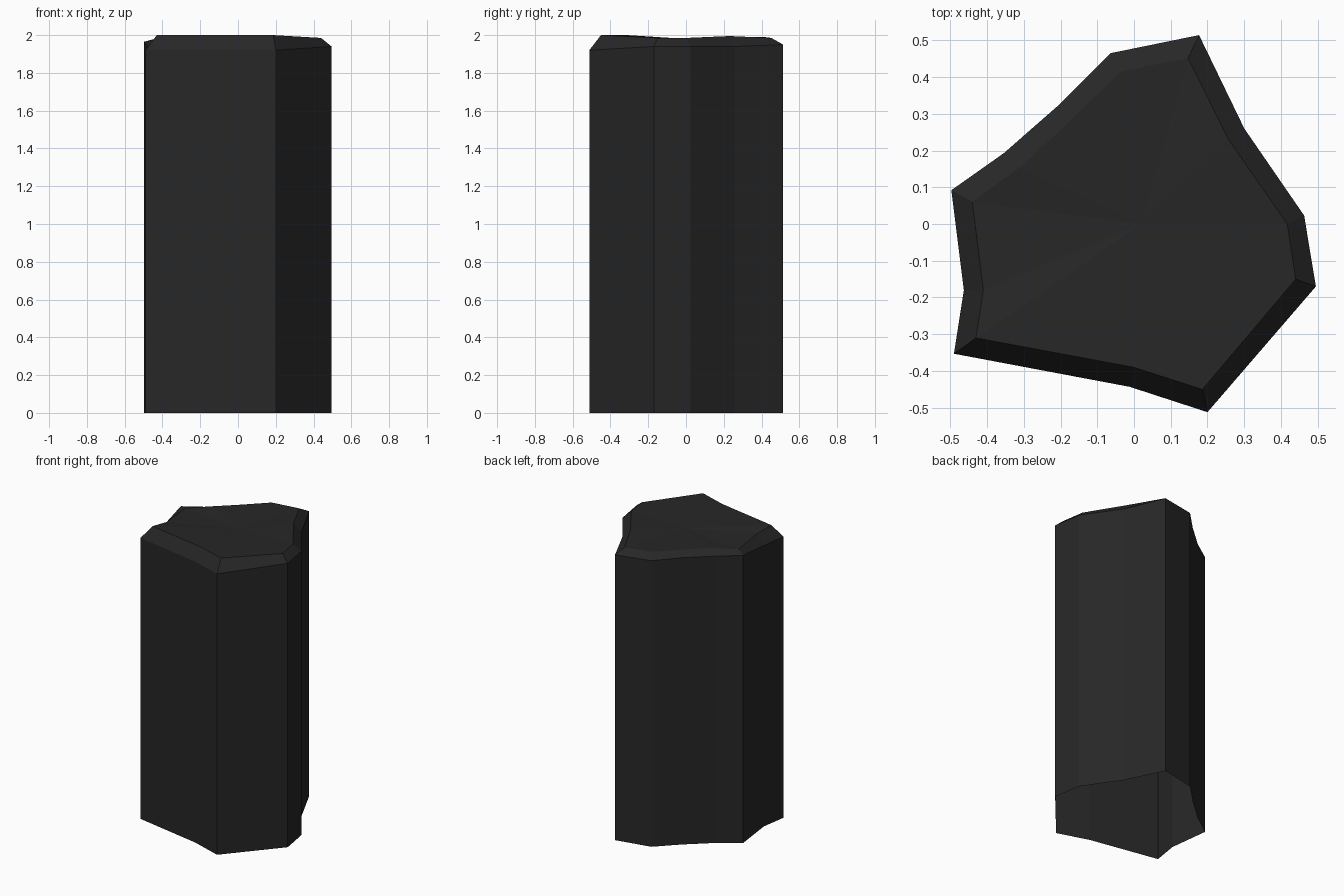
import bpy, bmesh

# Column outline seen from above, counter-clockwise: x, y, wall top height
OUTER = [(0.20, -0.512, 1.92), (0.495, -0.17, 1.94), (0.463, 0.023, 1.94), (0.30, 0.26, 1.94),
         (0.177, 0.514, 1.95), (-0.063, 0.465, 1.955), (-0.20, 0.328, 1.96), (-0.354, 0.193, 1.96),
         (-0.497, 0.092, 1.965), (-0.463, -0.18, 1.92), (-0.49, -0.353, 1.92), (-0.012, -0.443, 1.92)]
# Chipped cap outline, just inside the walls: x, y, height
INNER = [(0.186, -0.45, 2.0), (0.44, -0.15, 1.985), (0.417, 0.0, 1.985), (0.256, 0.232, 1.995),
         (0.147, 0.452, 1.985), (-0.036, 0.415, 1.99), (-0.19, 0.265, 1.99), (-0.31, 0.155, 1.99),
         (-0.44, 0.06, 1.98), (-0.41, -0.18, 1.985), (-0.43, -0.31, 2.0), (0.0, -0.39, 2.0)]

bm = bmesh.new()


def ring(points):
    return [bm.verts.new(p) for p in points]


def bridge(a, b):
    n = len(a)
    for i in range(n):
        j = (i + 1) % n
        bm.faces.new((a[i], a[j], b[j], b[i]))


# Walls (open underneath) and chipped rim
base = ring([(x, y, 0.0) for x, y, z in OUTER])
wall_top = ring(OUTER)
cap = ring(INNER)
bridge(base, wall_top)
bridge(wall_top, cap)

# Slightly dished cap
centre = bm.verts.new((0.02, 0.0, 1.98))
for i, v in enumerate(cap):
    bm.faces.new((v, cap[(i + 1) % len(cap)], centre))

mesh = bpy.data.meshes.new("basalt_column")
bm.to_mesh(mesh)
bm.free()

# Dark stone colour
stone = bpy.data.materials.new("dark stone")
stone.diffuse_color = (0.02, 0.02, 0.02, 1.0)
mesh.materials.append(stone)

column = bpy.data.objects.new("basalt_column", mesh)
bpy.context.collection.objects.link(column)
